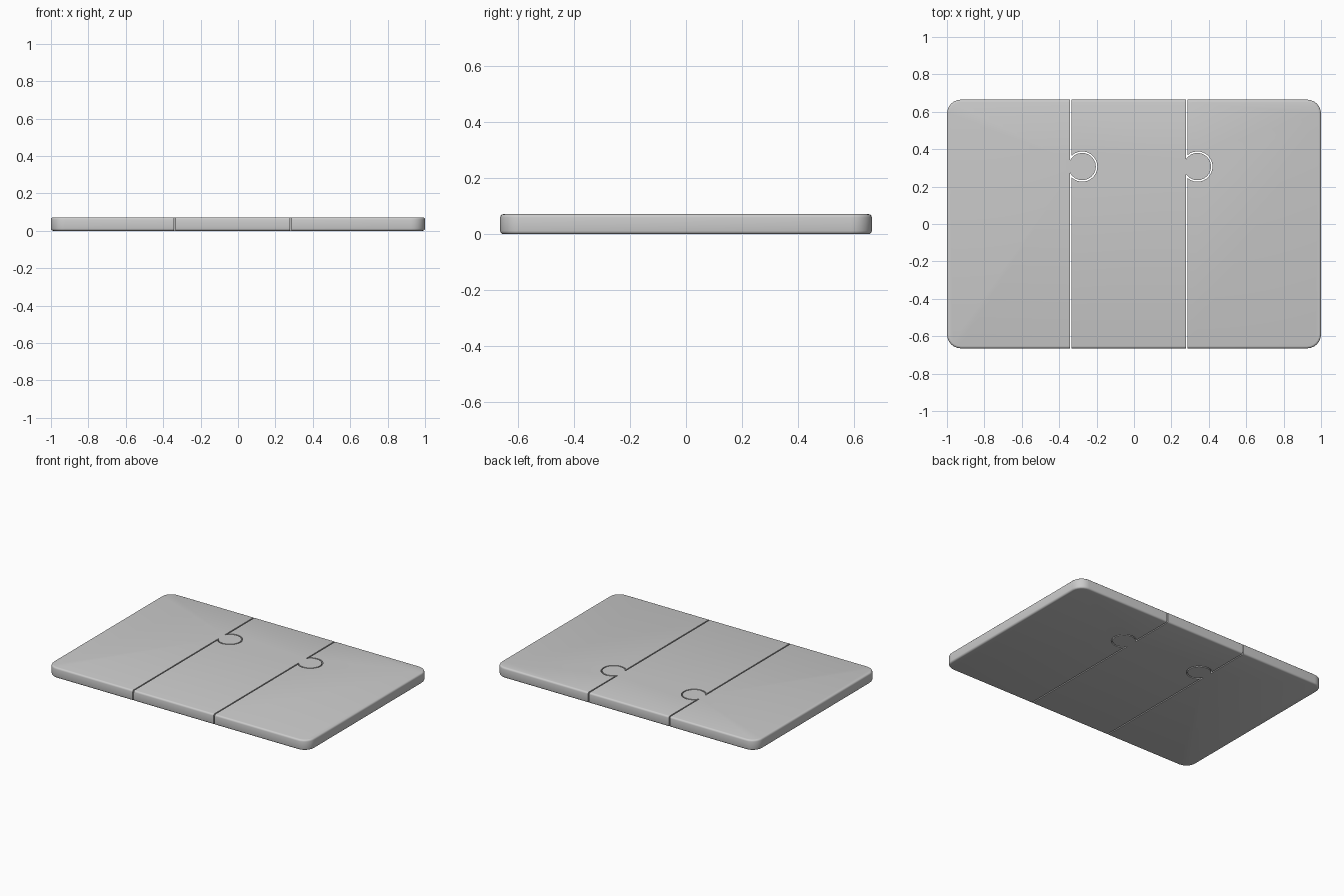
import bpy, bmesh, math

if "Cube" in bpy.data.objects:
    bpy.data.objects.remove(bpy.data.objects["Cube"])

HX, HY, H = 1.0, 0.665, 0.072      # half length, half depth, thickness
CORNER, RIM = 0.075, 0.012         # plan corner radius, edge rounding
TAB_Y, TAB_R, GAP = 0.307, 0.077, 0.004
SEAMS = {"a": (-0.338, -0.277), "b": (0.282, 0.339)}   # seam x, tab centre x


def arc(cx, cy, r, a0, a1, n):
    return [(cx + r * math.cos(a0 + (a1 - a0) * i / n),
             cy + r * math.sin(a0 + (a1 - a0) * i / n)) for i in range(n + 1)]


def seam(key, side):
    """Seam line from bottom to top; side -1 is the tab, +1 the socket."""
    x, cx = SEAMS[key]
    x += side * GAP
    r = TAB_R + side * GAP
    a = math.acos((x - cx) / r)
    return [(x, -HY)] + arc(cx, TAB_Y, r, -a, a, 20) + [(x, HY)]


def round_end(s):
    """Rounded outer end: right end bottom to top, left end top to bottom."""
    q = math.pi / 2
    x, y = HX - CORNER, HY - CORNER
    pts = arc(x, -y, CORNER, -q, 0, 6) + arc(x, y, CORNER, 0, q, 6)
    return pts if s > 0 else [(-px, -py) for px, py in pts]


def panel(name, outline):
    bm = bmesh.new()
    face = bm.faces.new([bm.verts.new((x, y, 0)) for x, y in outline])
    top = bmesh.ops.extrude_face_region(bm, geom=[face], use_keep_orig=True)
    for v in top["geom"]:
        if isinstance(v, bmesh.types.BMVert):
            v.co.z = H
    bmesh.ops.recalc_face_normals(bm, faces=bm.faces)
    # round the outer rim only, seams stay crisp
    rim = []
    for e in bm.edges:
        a, b = e.verts[0].co, e.verts[1].co
        m = (a + b) / 2
        if abs(a.z - b.z) < 1e-6 and (abs(m.y) > 0.585 or abs(m.x) > 0.92):
            rim.append(e)
    bmesh.ops.bevel(bm, geom=rim, offset=RIM, segments=3, profile=0.5,
                    affect='EDGES', clamp_overlap=True)
    mesh = bpy.data.meshes.new(name)
    bm.to_mesh(mesh)
    bm.free()
    ob = bpy.data.objects.new(name, mesh)
    bpy.context.collection.objects.link(ob)
    bpy.ops.object.select_all(action='DESELECT')
    ob.select_set(True)
    bpy.context.view_layer.objects.active = ob
    bpy.ops.object.shade_smooth_by_angle(angle=math.radians(35))


# three interlocking panels
panel("left_panel", seam("a", -1) + round_end(-1))
panel("middle_panel", seam("b", -1) + seam("a", 1)[::-1])
panel("right_panel", round_end(1) + seam("b", 1)[::-1])
